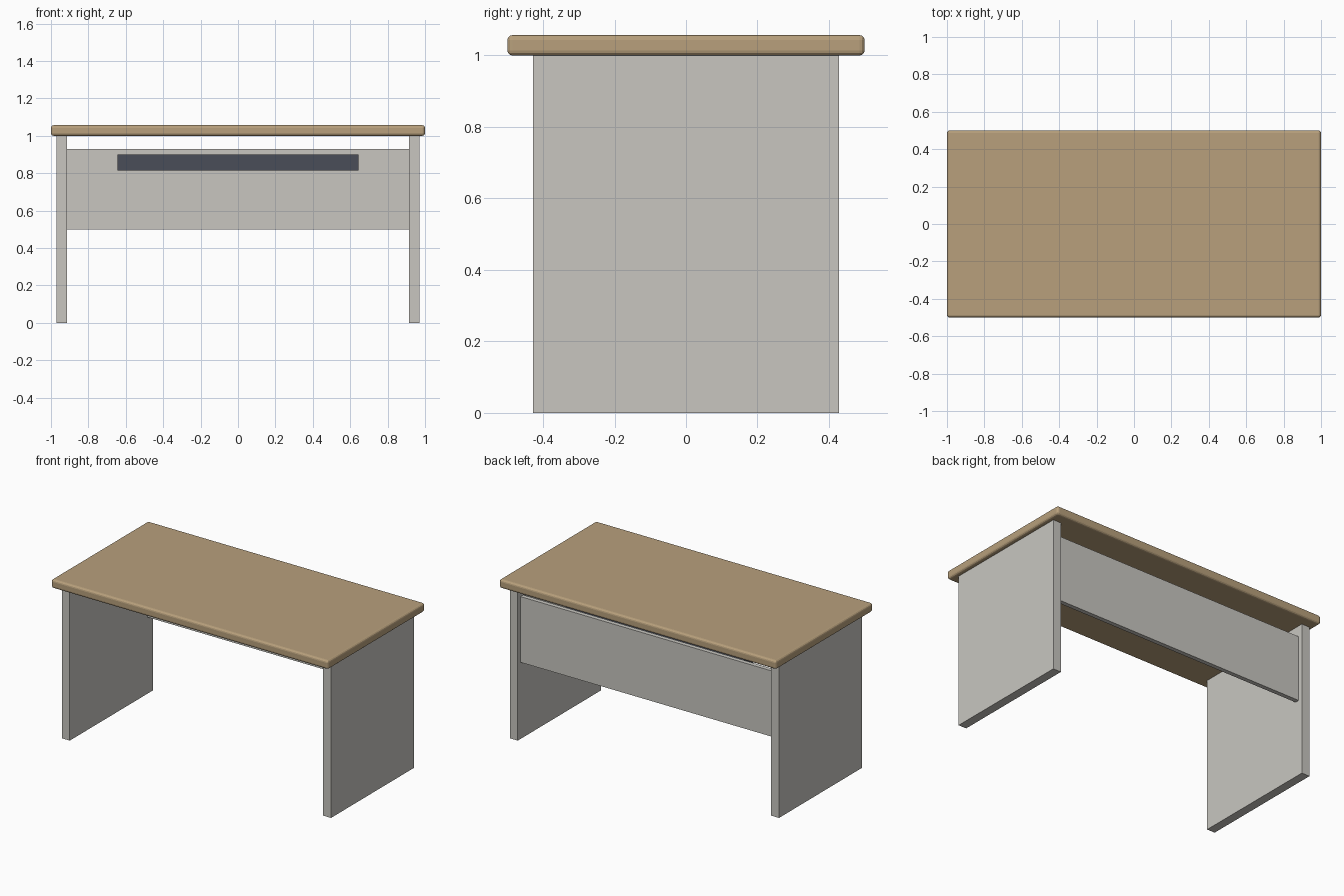
import bpy

if "Cube" in bpy.data.objects:
    bpy.data.objects.remove(bpy.data.objects["Cube"])


def material(name, rgb):
    m = bpy.data.materials.new(name)
    m.diffuse_color = (*rgb, 1.0)
    m.use_nodes = True
    m.node_tree.nodes["Principled BSDF"].inputs["Base Color"].default_value = m.diffuse_color
    return m


WOOD = material("tan wood", (0.479, 0.352, 0.202))
GREY = material("warm light grey", (0.578, 0.565, 0.527))
DARK = material("dark slate", (0.068, 0.076, 0.098))


def box(name, low, high, mat):
    """Axis-aligned box between two opposite corners."""
    bpy.ops.mesh.primitive_cube_add(
        size=1, location=[(a + b) / 2 for a, b in zip(low, high)])
    ob = bpy.context.object
    ob.name = name
    ob.scale = [b - a for a, b in zip(low, high)]
    bpy.ops.object.transform_apply(location=False, rotation=False, scale=True)
    ob.data.materials.append(mat)
    return ob


# Tabletop with rounded edges
top = box("tabletop", (-1, -0.5, 1.0), (1, 0.5, 1.057), WOOD)
bevel = top.modifiers.new("rounded edges", 'BEVEL')
bevel.width = 0.0143
bevel.segments = 3

# Slab legs, one at each end
for side, x in (("left", -0.943), ("right", 0.943)):
    box(side + "_leg", (x - 0.0286, -0.4286, 0), (x + 0.0286, 0.4286, 1.0), GREY)

# Modesty panel near the back, between the legs
box("modesty_panel", (-0.9143, 0.3714, 0.5), (0.9143, 0.4, 0.9286), GREY)

# Cable tray fixed to the inside of the panel
box("cable_tray", (-0.643, 0.2286, 0.814), (0.643, 0.3985, 0.9), DARK)
